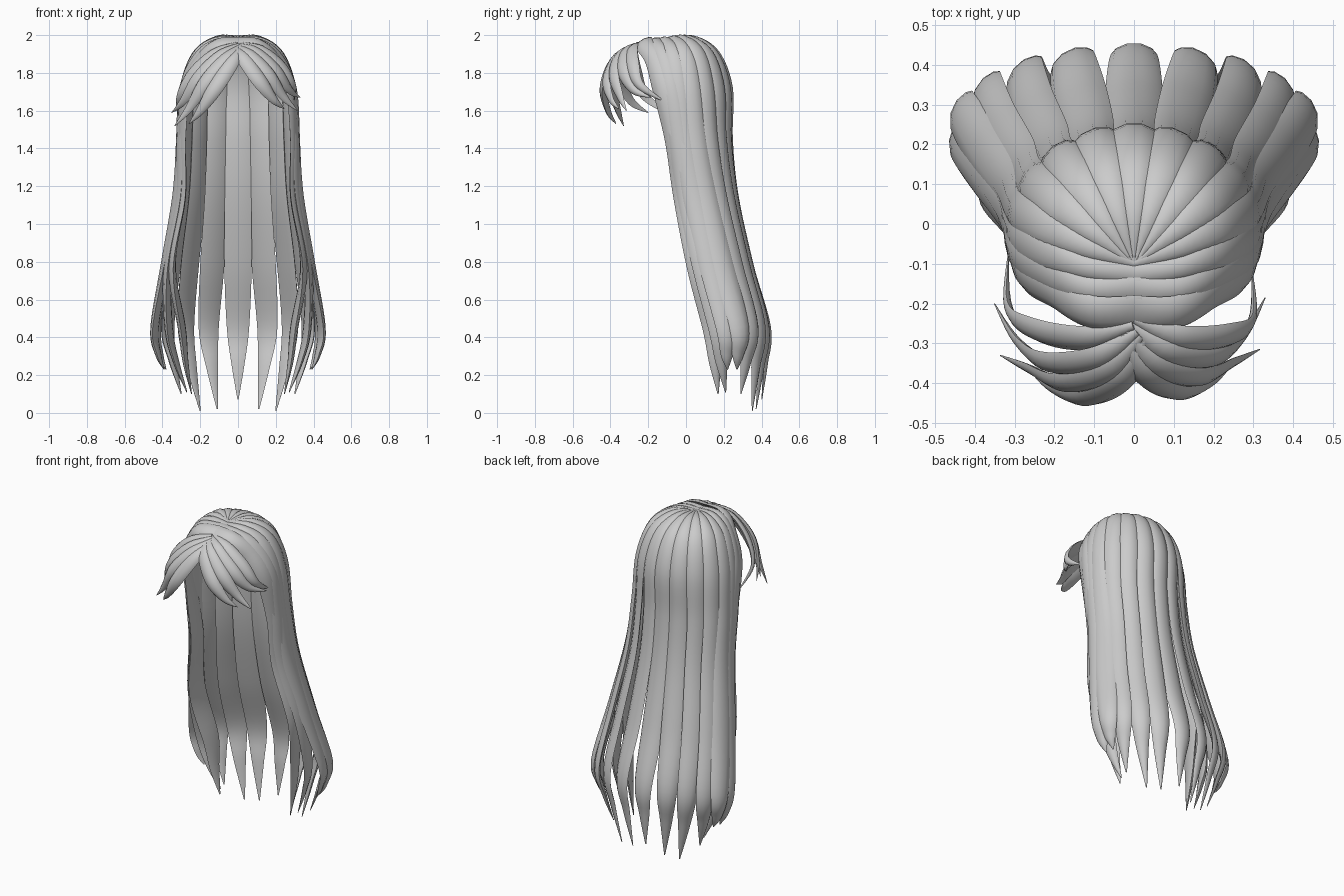
import bpy, math
from mathutils import Vector

if "Cube" in bpy.data.objects:
    bpy.data.objects.remove(bpy.data.objects["Cube"])


def spline(rows, steps=6):
    """Catmull-Rom through rows of (x, y, z, width, thickness)."""
    pad = [rows[0]] + rows + [rows[-1]]
    out = []
    for i in range(1, len(pad) - 2):
        a, b, c, d = pad[i - 1:i + 3]
        for k in range(steps):
            t = k / steps
            out.append([0.5 * (2 * q + (r - p) * t + (2 * p - 5 * q + 4 * r - s) * t * t
                               + (3 * q - p - 3 * r + s) * t ** 3)
                        for p, q, r, s in zip(a, b, c, d)])
    return out + [list(rows[-1])]


def lock(name, rows, mirror=False, n=5):
    """Sweep a lens section, sharp at both edges, along a path facing out of the head."""
    if mirror:
        rows = [(-r[0],) + tuple(r[1:]) for r in rows]
    path = spline(rows)
    pts = [Vector(r[:3]) for r in path]
    us = [math.cos(math.pi * i / n) for i in range(n + 1)]
    section = [(u, max(0, 1 - u * u) ** 0.7) for u in us]
    section += [(u, -0.3 * (1 - u * u)) for u in reversed(us[1:-1])]
    m = len(section)
    verts, faces = [], []
    for i, p in enumerate(pts):
        tan = (pts[min(i + 1, len(pts) - 1)] - pts[max(i - 1, 0)]).normalized()
        drop = min(1, max(0, (1.7 - p.z) / 1.25))
        out = p - Vector((0, -0.02 + 0.1 * drop, min(p.z, 1.65)))
        side = tan.cross(out).normalized()
        nor = side.cross(tan)
        w, t = max(path[i][3], 0.003) / 2, max(path[i][4], 0.002)
        verts += [p + side * (u * w) + nor * (v * t) for u, v in section]
    for i in range(len(pts) - 1):
        for j in range(m):
            k = (j + 1) % m
            faces.append((i * m + j, i * m + k, (i + 1) * m + k, (i + 1) * m + j))
    faces += [tuple(reversed(range(m))), tuple(range((len(pts) - 1) * m, len(pts) * m))]
    me = bpy.data.meshes.new(name)
    me.from_pydata(verts, [], faces)
    me.shade_smooth()
    me.set_sharp_from_angle(angle=math.radians(45))
    ob = bpy.data.objects.new(name, me)
    bpy.context.collection.objects.link(ob)


def long_path(deg, root_y, root_w, hem, tip, bulge):
    """Path of a long lock: crown, dome, then falling back to its hem and tip."""
    s, c = math.sin(math.radians(deg)), math.cos(math.radians(deg))
    x, y = 0.28 * s, -0.02 + 0.24 * c
    back = max(0, deg - 96) / 20          # face locks sit further back
    rz = 1.975 + 0.1 * min(0, root_y + 0.1)
    rows = [(-0.5 * bulge, root_y, rz, root_w, 0.012)]
    for f, z, w in ((0.42, 1.978, 0.07), (0.8, 1.905, 0.105)):
        rows.append((x * f, root_y + (y - root_y) * f - bulge * (1.3 - f),
                     z - bulge * 0.6, max(w, root_w), 0.022))
    rows += [(x + 0.02 * back, y + 0.01 * back, 1.72, 0.125, 0.03),
             (0.3 * s + 0.02 * back, 0.01 + 0.21 * c + 0.035 * back, 1.45, 0.13, 0.03),
             (0.32 * s, 0.065 + 0.185 * c + 0.02 * back, 1.15, 0.14, 0.03),
             (0.38 * s, 0.155 + 0.175 * c, 0.78, 0.145, 0.03),
             (hem[0], hem[1], 0.45, 0.118, 0.027),
             (hem[0] * .6 + tip[0] * .4, hem[1] * .6 + tip[1] * .4, 0.24 + tip[2] * .3, 0.07, 0.02),
             (tip[0], tip[1], tip[2], 0.006, 0.003)]
    return rows


# Long locks from the back centre round to the face
long_locks = [
    (0, -0.10, 0.01, (0, 0.425), (0, 0.40, 0.07), 0),
    (21, -0.10, 0.01, (0.155, 0.41), (0.11, 0.37, 0.02), 0),
    (42, -0.10, 0.01, (0.275, 0.38), (0.20, 0.35, 0.01), 0),
    (62, -0.10, 0.015, (0.37, 0.335), (0.30, 0.29, 0.10), 0),
    (80, -0.10, 0.03, (0.43, 0.28), (0.38, 0.27, 0.23), 0.01),
    (95, -0.13, 0.06, (0.435, 0.215), (0.39, 0.22, 0.23), 0.02),
    (107, -0.17, 0.08, (0.36, 0.175), (0.27, 0.21, 0.11), 0.035),
    (117, -0.22, 0.10, (0.29, 0.145), (0.245, 0.17, 0.10), 0.045),
]
for i, spec in enumerate(long_locks):
    rows = long_path(*spec)
    lock(f"long_lock_{i}_right", rows)
    if i:
        lock(f"long_lock_{i}_left", rows, mirror=True)

# Swept fringe, parted at the middle; paths for the left side
fringe = [
    [(0.03, -.29, 1.94), (-.03, -.385, 1.86), (-.12, -.43, 1.72), (-.20, -.41, 1.60), (-.26, -.37, 1.53)],
    [(0.02, -.28, 1.945), (-.06, -.365, 1.875), (-.17, -.395, 1.75), (-.26, -.36, 1.61), (-.335, -.33, 1.52)],
    [(0.01, -.27, 1.95), (-.09, -.335, 1.89), (-.21, -.345, 1.77), (-.29, -.29, 1.65), (-.35, -.20, 1.59)],
    [(0.0, -.255, 1.955), (-.12, -.285, 1.90), (-.24, -.265, 1.79), (-.31, -.21, 1.67), (-.315, -.07, 1.57)],
]
widths = [(0.025, 0.01), (0.08, 0.022), (0.085, 0.026), (0.048, 0.016), (0.004, 0.002)]
for i, path in enumerate(fringe):
    lock(f"fringe_{i}_left", [p + w for p, w in zip(path, widths)])
    short = [(x * 0.94, y + 0.015 - 0.03 * (i == 3) * k / 2, z + 0.08 * k / 4)
             for k, (x, y, z) in enumerate(path)]
    lock(f"fringe_{i}_right", [p + w for p, w in zip(short, widths)], mirror=True)
